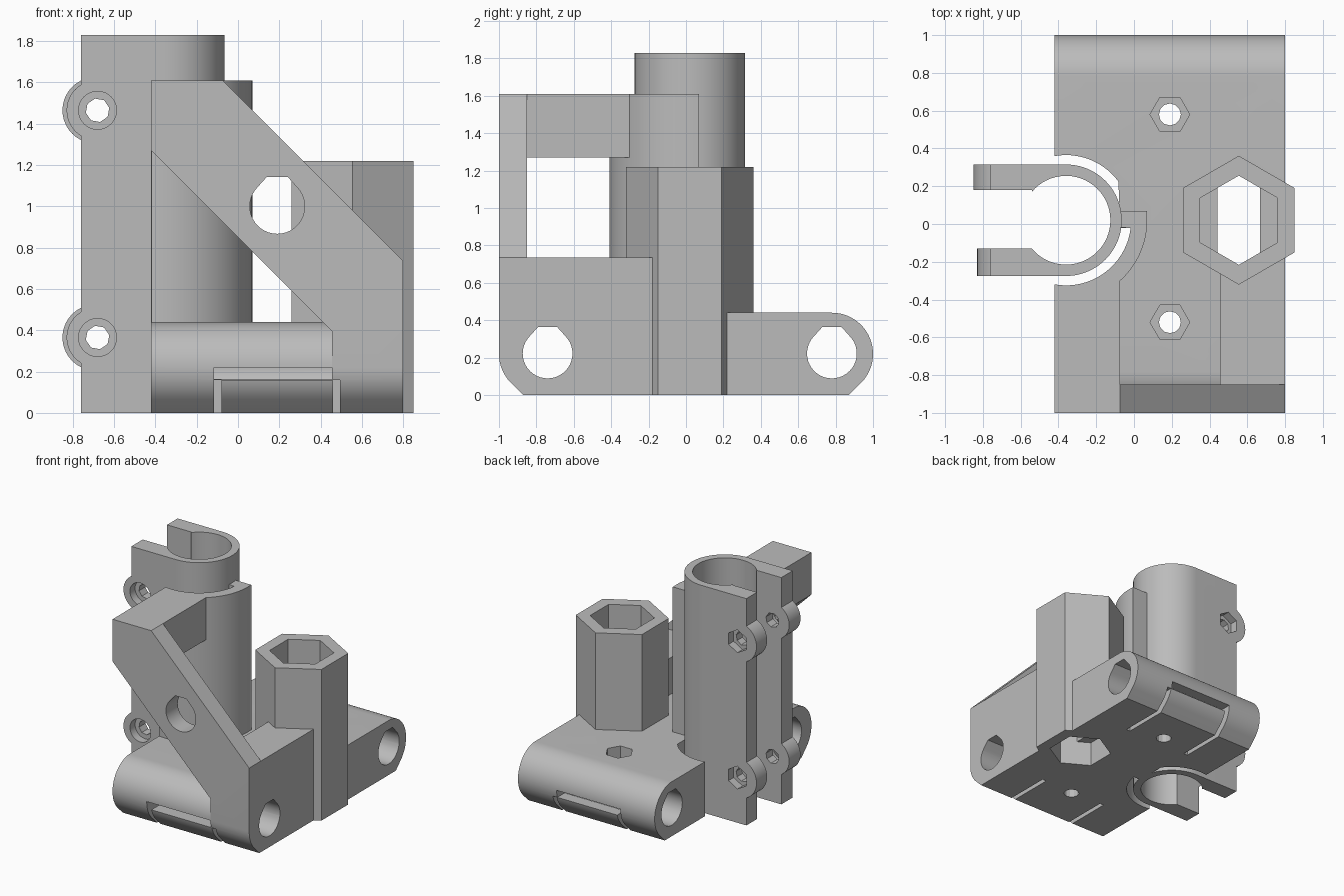
import bpy, bmesh
from math import cos, sin, radians

if "Cube" in bpy.data.objects:
    bpy.data.objects.remove(bpy.data.objects["Cube"])

grey = bpy.data.materials.new("plain_grey")
grey.use_nodes = True
grey.diffuse_color = (0.5, 0.5, 0.5, 1)
grey.node_tree.nodes["Principled BSDF"].inputs["Base Color"].default_value = (0.5, 0.5, 0.5, 1)


def arc(cx, cy, r, a0, a1, n=24):
    """Points on an arc, angles in degrees."""
    angles = [radians(a0 + (a1 - a0) * i / n) for i in range(n + 1)]
    return [(cx + r * cos(a), cy + r * sin(a)) for a in angles]


def ring(cx, cy, r, n=40, start=0):
    return arc(cx, cy, r, start, start + 360, n)[:-1]


def rect(u0, v0, u1, v1):
    return [(u0, v0), (u1, v0), (u1, v1), (u0, v1)]


def prism(name, axis, points, lo, hi):
    """Extrude a 2D outline along the given axis."""
    place = {"x": lambda u, v, w: (w, u, v),
             "y": lambda u, v, w: (u, w, v),
             "z": lambda u, v, w: (u, v, w)}[axis]
    bm = bmesh.new()
    low = [bm.verts.new(place(u, v, lo)) for u, v in points]
    high = [bm.verts.new(place(u, v, hi)) for u, v in points]
    bm.faces.new(low)
    bm.faces.new(high)
    for i in range(len(points)):
        j = (i + 1) % len(points)
        bm.faces.new((low[i], low[j], high[j], high[i]))
    bmesh.ops.recalc_face_normals(bm, faces=bm.faces)
    mesh = bpy.data.meshes.new(name)
    bm.to_mesh(mesh)
    bm.free()
    mesh.materials.append(grey)
    obj = bpy.data.objects.new(name, mesh)
    bpy.context.collection.objects.link(obj)
    return obj


def combine(target, tools, operation):
    """Apply one boolean per tool, then drop the tool."""
    for tool in tools:
        mod = target.modifiers.new("combine", "BOOLEAN")
        mod.operation = operation
        mod.solver = "EXACT"
        mod.object = tool
        bpy.context.view_layer.objects.active = target
        bpy.ops.object.modifier_apply(modifier=mod.name)
        bpy.data.objects.remove(tool)


def rod_hole(u, v, r=0.133):
    """Round hole with a flattened teardrop roof."""
    return arc(u, v, r, 135, 405, 30) + [(u + 0.05, v + 0.143), (u - 0.05, v + 0.143)]


CX, CY = -0.36, 0.02      # clamp tube centre
HX, HY = 0.555, 0.02      # hexagonal tower centre
BX = 0.19                 # bolt line in the base

# Base with rounded ends
base = prism("carriage_body", "x",
             arc(0.78, 0.22, 0.22, -45, 90) + arc(-0.78, 0.22, 0.22, 90, 225)
             + [(-0.87, 0), (0.87, 0)], -0.42, 0.8)

# Brace, corner block, upper arm, tower and curved guard wall
brace = prism("brace", "y", [(0.455, 0.22), (0.8, 0.22), (0.8, 0.735), (-0.075, 1.61),
                             (-0.42, 1.61), (-0.42, 1.27), (0.455, 0.395)], -1, -0.85)
block = prism("corner_block", "z", rect(0.455, -0.9, 0.8, -0.18), 0.2, 0.735)
arm = prism("upper_arm", "z", rect(-0.42, -0.9, -0.075, -0.3), 1.27, 1.61)
tower = prism("hex_tower", "z", ring(HX, HY, 0.341, 6, 30), 0, 1.22)
wall = prism("guard_wall", "z",
             arc(CX, CY, 0.43, 262, 366, 32) + [(0.07, 0.07), (-0.09, 0.07), (-0.09, -0.02)]
             + arc(CX, CY, 0.32, 353, 259, 32), 0, 1.61)
combine(base, [brace, block, arm, tower, wall], "UNION")

# Clearance around the tube
cuts = [prism("tube_clearance", "z",
              arc(CX, CY, 0.345, 36, 353, 64) + [(-0.08, -0.02)], -0.1, 2)]

# Hexagonal bore with a narrower slot in the middle
half, reach = 0.112, 0.236
side = reach - half * 0.577
cuts += [prism("bore_top", "z", ring(HX, HY, reach, 6, 30), 0.4, 1.4),
         prism("bore_bottom", "z", ring(HX, HY, reach, 6, 30), -0.1, 0.2),
         prism("bore_slot", "z", [(HX + half, HY - side), (HX + half, HY + side), (HX, HY + reach),
                                  (HX - half, HY + side), (HX - half, HY - side),
                                  (HX, HY - reach)], 0.1, 0.6)]

# Rod holes, brace hole and base bolts
cuts += [prism("rod_hole", "x", rod_hole(y, 0.222), -1, 1) for y in (-0.74, 0.78)]
cuts.append(prism("brace_hole", "y", rod_hole(BX, 1.0), -1.1, -0.7))
for y in (-0.52, 0.58):
    cuts += [prism("bolt_hole", "z", ring(BX, y, 0.058, 12), -0.1, 0.6),
             prism("nut_trap", "z", ring(BX, y, 0.105, 6), 0.3, 0.6)]

# Spring tongue slits at both ends
for s in (-1, 1):
    near, far = sorted((s * 0.5, s * 1.1))
    cuts += [prism("slit", "z", rect(x - 0.0175, near, x + 0.0175, far), -0.1, 0.16)
             for x in (-0.0975, 0.4775)]
    near, far = sorted((s * 0.86, s * 1.1))
    cuts.append(prism("tongue_gap", "z", rect(-0.115, near, 0.455, far), 0.16, 0.22))
combine(base, cuts, "DIFFERENCE")

# Split clamp tube
clamp = prism("clamp_tube", "z",
              [(-0.76, CY + 0.295)] + arc(CX, CY, 0.295, 90, -90, 40)
              + [(-0.76, CY - 0.295), (-0.76, -0.13), (-0.54, -0.13)]
              + arc(CX, CY, 0.235, -140, 140, 48)
              + [(-0.54, 0.18), (-0.76, 0.18)], 0, 1.83)

# Bolt ears, with round recess in front and nut trap behind
ears, holes = [], []
EX = -0.68
for z in (0.365, 1.465):
    ears += [prism("front_ear", "y", ring(EX - 0.005, z, 0.145), -0.275, -0.13),
             prism("back_ear", "y", ring(EX - 0.01, z, 0.16), 0.18, 0.315)]
    holes += [prism("ear_bolt", "y", ring(EX, z, 0.058, 8, 12), -0.5, 0.5),
              prism("head_recess", "y", ring(EX, z, 0.092, 32), -0.5, -0.21),
              prism("ear_nut_trap", "y", ring(EX, z, 0.092, 6, 30), 0.25, 0.5)]
combine(clamp, ears, "UNION")
combine(clamp, holes, "DIFFERENCE")

# Smooth curves, keep sharp edges
for obj in (base, clamp):
    bpy.ops.object.select_all(action="DESELECT")
    obj.select_set(True)
    bpy.context.view_layer.objects.active = obj
    bpy.ops.object.shade_smooth_by_angle(angle=radians(28))
